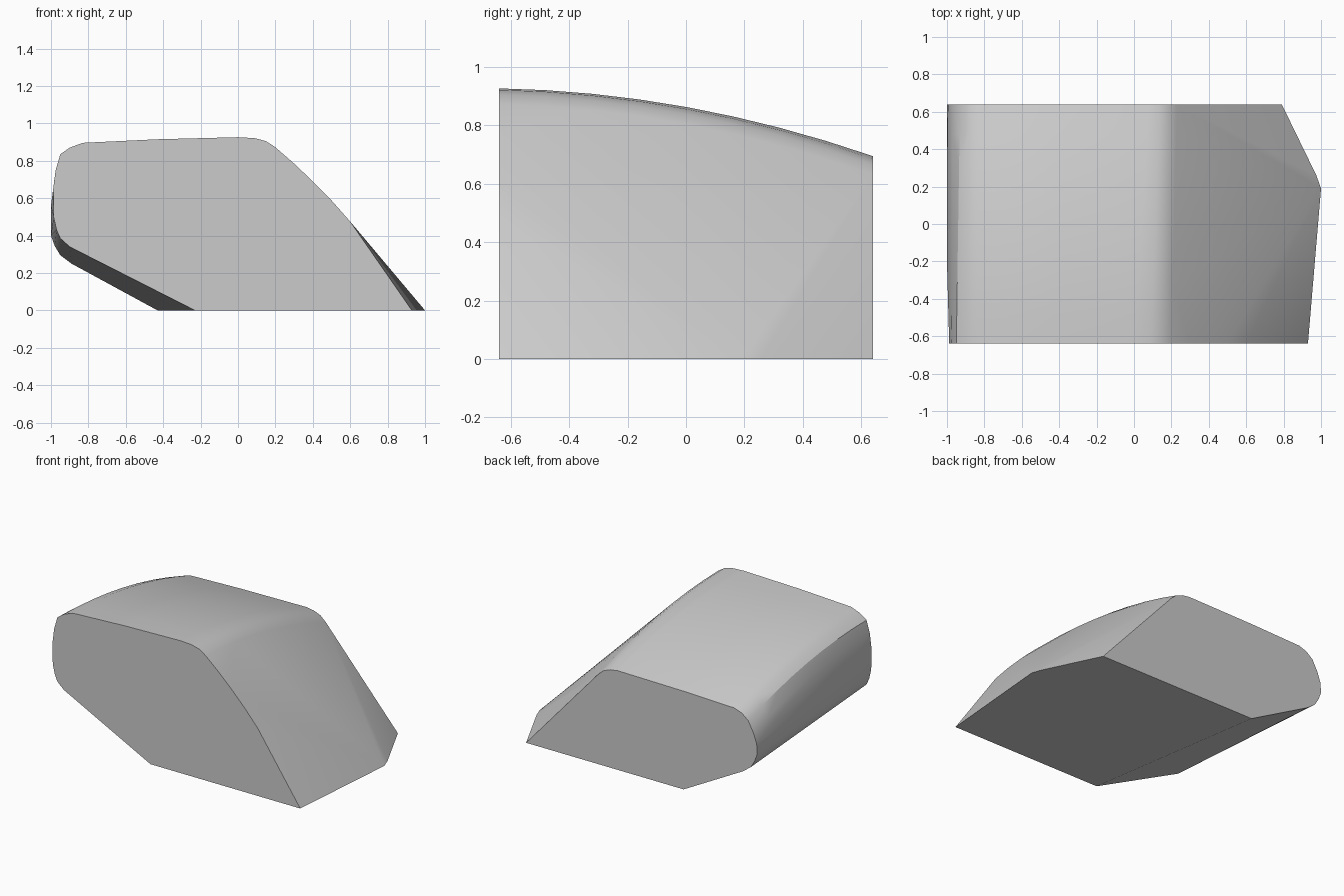
import bpy, bmesh, math

if "Cube" in bpy.data.objects:
    bpy.data.objects.remove(bpy.data.objects["Cube"])

# Matching roof and rear outlines (x, z) of the two flat end faces
near_roof = [(0.20, 0.872), (0.15, 0.905), (0.09, 0.921), (0.0, 0.926), (-0.43, 0.915),
             (-0.83, 0.896), (-0.90, 0.87), (-0.95, 0.835), (-0.975, 0.75)]
far_roof = [(0.23, 0.63), (0.19, 0.665), (0.14, 0.685), (0.08, 0.694), (-0.43, 0.687),
            (-0.82, 0.675), (-0.88, 0.655), (-0.93, 0.615), (-0.97, 0.54)]
near_rear = [(-0.988, 0.65), (-0.986, 0.50), (-0.97, 0.43), (-0.95, 0.385), (-0.90, 0.34)]
far_rear = [(-0.995, 0.47), (-1.0, 0.40), (-0.98, 0.345), (-0.95, 0.295), (-0.89, 0.25)]

HALF = 0.64
STEPS = 8


def mix(a, b, t):
    return a + (b - a) * t


points = []
# Arched roof sections, bulging between the ends
for i in range(STEPS + 1):
    t = i / STEPS
    for (x0, z0), (x1, z1) in zip(near_roof, far_roof):
        points.append((mix(x0, x1, t), mix(-HALF, HALF, t), mix(z0, z1, t) + 0.21 * t * (1 - t)))

# Rounded rear edge
for y, outline in ((-HALF, near_rear), (HALF, far_rear)):
    points += [(x, y, z) for x, z in outline]
points += [(-1.0, -0.2, 0.56), (-1.0, 0.2, 0.50)]

# Sloping front on the near face
points += [(x, -HALF, z) for x, z in ((0.30, 0.785), (0.40, 0.69), (0.50, 0.588), (0.60, 0.475))]

# Flat base with a pointed front
points += [(-0.23, -HALF, 0), (0.93, -HALF, 0), (1.0, 0.19, 0),
           (0.975, 0.26, 0), (0.79, HALF, 0), (-0.43, HALF, 0)]

bm = bmesh.new()
for p in points:
    bm.verts.new(p)
bmesh.ops.convex_hull(bm, input=bm.verts[:])
bmesh.ops.delete(bm, geom=[v for v in bm.verts if not v.link_faces], context='VERTS')
bmesh.ops.dissolve_limit(bm, angle_limit=math.radians(0.3), verts=bm.verts[:], edges=bm.edges[:])
bmesh.ops.recalc_face_normals(bm, faces=bm.faces[:])

mesh = bpy.data.meshes.new("wedge_body")
bm.to_mesh(mesh)
bm.free()
body = bpy.data.objects.new("wedge_body", mesh)
bpy.context.collection.objects.link(body)

# Smooth the roof, keep the end faces crisp
bpy.context.view_layer.objects.active = body
body.select_set(True)
bpy.ops.object.shade_smooth_by_angle(angle=math.radians(25))
